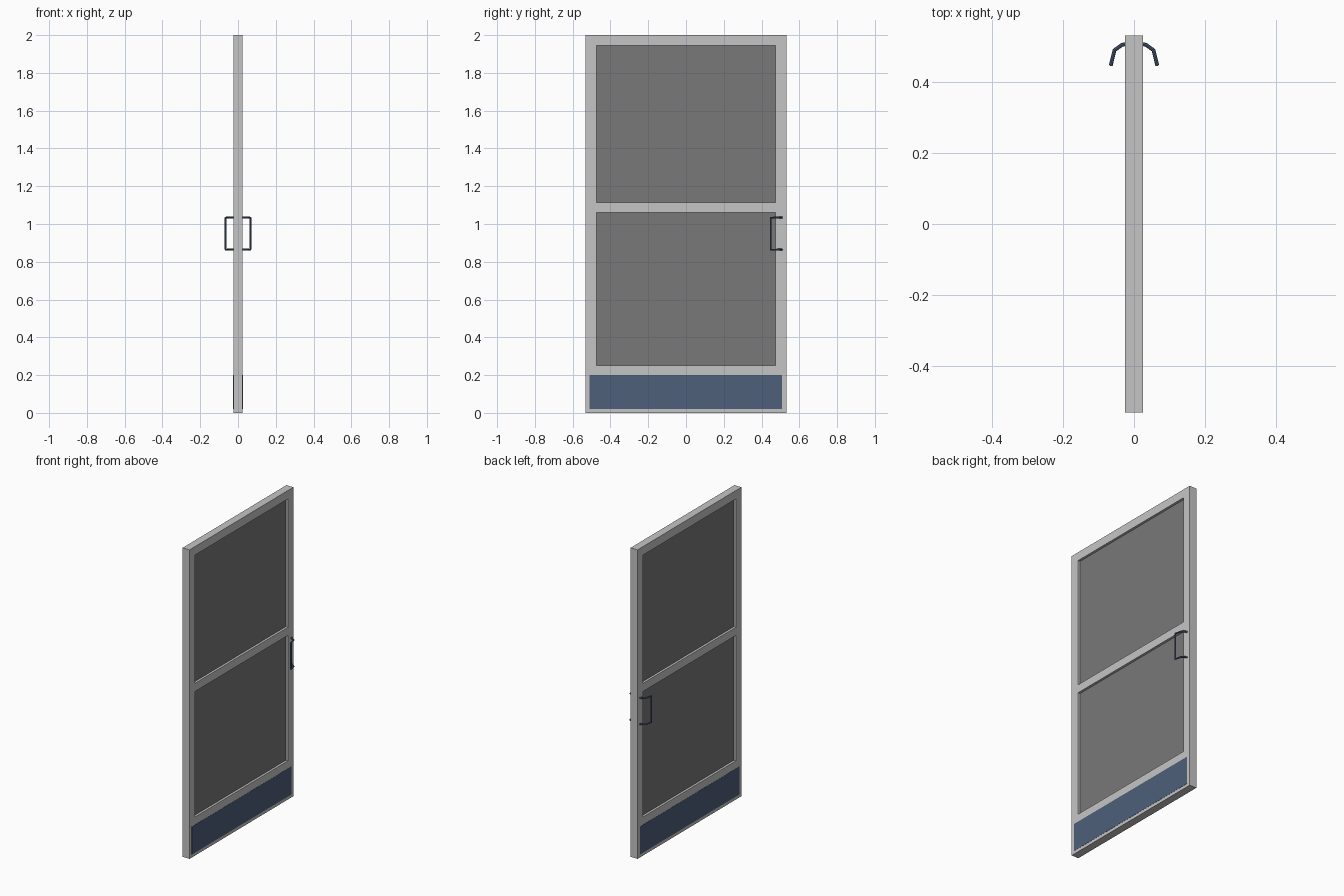
import bpy

if "Cube" in bpy.data.objects:
    bpy.data.objects.remove(bpy.data.objects["Cube"])


def material(name, rgb):
    m = bpy.data.materials.new(name)
    m.diffuse_color = (*rgb, 1)
    m.use_nodes = True
    m.node_tree.nodes["Principled BSDF"].inputs["Base Color"].default_value = m.diffuse_color
    return m


FRAME = material("light grey metal", (0.56, 0.56, 0.56))
GLASS = material("grey glass", (0.19, 0.19, 0.19))
BLUE = material("slate blue metal", (0.075, 0.115, 0.195))


def box(name, half_x, y0, y1, z0, z1, mat):
    bpy.ops.mesh.primitive_cube_add(size=1, location=(0, (y0 + y1) / 2, (z0 + z1) / 2))
    ob = bpy.context.object
    ob.name = name
    ob.scale = (2 * half_x, y1 - y0, z1 - z0)
    bpy.ops.object.transform_apply(location=False, rotation=False, scale=True)
    ob.data.materials.append(mat)
    return ob


# Door frame: two stiles and three rails
T, W, INNER = 0.025, 0.531, 0.475
box("hinge_stile", T, -W, -INNER, 0, 2, FRAME)
box("latch_stile", T, INNER, W, 0, 2, FRAME)
for name, z0, z1 in (("bottom_rail", 0, 0.25), ("middle_rail", 1.062, 1.115), ("top_rail", 1.945, 2)):
    box(name, T, -INNER, INNER, z0, z1, FRAME)

# Recessed glass panes
box("lower_glass", 0.01, -INNER, INNER, 0.25, 1.062, GLASS)
box("upper_glass", 0.01, -INNER, INNER, 1.115, 1.945, GLASS)

# Kick plate showing on both faces
box("kick_plate", T + 0.001, -0.51, 0.508, 0.02, 0.2, BLUE)

# Bent pull handles, one on each face
LEG = [(0.02, 0.508), (0.034, 0.505), (0.055, 0.49), (0.065, 0.449)]
Z_LOW, Z_HIGH = 0.864, 1.034
for side, label in ((1, "right"), (-1, "left")):
    path = [(x * side, y, Z_LOW) for x, y in LEG]
    path += [(x * side, y, Z_HIGH) for x, y in reversed(LEG)]
    cu = bpy.data.curves.new(label + "_handle", 'CURVE')
    cu.dimensions = '3D'
    cu.bevel_depth = 0.0055
    cu.bevel_resolution = 2
    cu.use_fill_caps = True
    sp = cu.splines.new('POLY')
    sp.points.add(len(path) - 1)
    for p, co in zip(sp.points, path):
        p.co = (*co, 1)
    cu.materials.append(BLUE)
    ob = bpy.data.objects.new(label + "_handle", cu)
    bpy.context.collection.objects.link(ob)
    bpy.ops.object.select_all(action='DESELECT')
    ob.select_set(True)
    bpy.context.view_layer.objects.active = ob
    bpy.ops.object.convert(target='MESH')
    bpy.ops.object.shade_smooth_by_angle()
